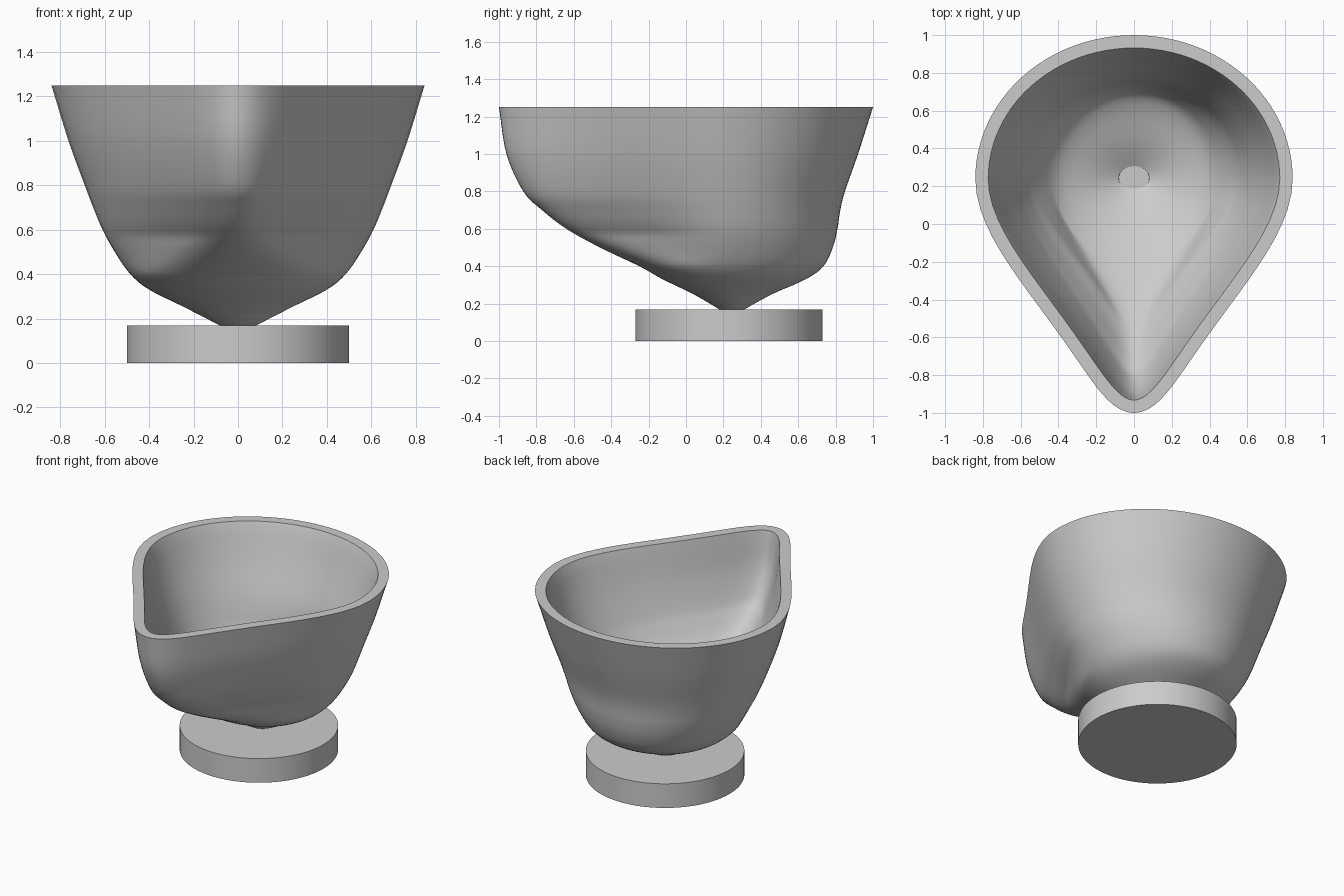
import bpy, bmesh, math
from mathutils import Vector

if "Cube" in bpy.data.objects:
    bpy.data.objects.remove(bpy.data.objects["Cube"])

grey = bpy.data.materials.new("stone grey")
grey.diffuse_color = (0.6, 0.6, 0.6, 1)
grey.use_nodes = True
grey.node_tree.nodes["Principled BSDF"].inputs["Base Color"].default_value = grey.diffuse_color
CY, TOP, WALL, N = 0.24, 1.25, 0.068, 96

# Bowl levels: height, reach to the front, to the side, to the back
levels = [Vector(p) for p in [
    (0.168, 0.06, 0.08, 0.07), (0.25, 0.20, 0.24, 0.22), (0.33, 0.365, 0.40, 0.40),
    (0.40, 0.49, 0.485, 0.495), (0.50, 0.70, 0.555, 0.545), (0.60, 0.88, 0.61, 0.57),
    (0.70, 1.01, 0.652, 0.585), (0.80, 1.11, 0.69, 0.61), (1.0, 1.20, 0.763, 0.68),
    (TOP, 1.24, 0.84, 0.76)]]


def smooth_levels(pts, steps=5):
    """Catmull-Rom resampling of the level table."""
    ext = [pts[0] * 2 - pts[1]] + pts + [pts[-1] * 2 - pts[-2]]
    out = []
    for i in range(1, len(ext) - 2):
        a, b, c, d = ext[i - 1:i + 3]
        for k in range(steps):
            t = k / steps
            out.append(0.5 * (2 * b + (c - a) * t + (2 * a - 5 * b + 4 * c - d) * t * t
                              + (3 * b - a - 3 * c + d) * t ** 3))
    return out + [pts[-1]]


def outline(front, side, back):
    """Round at the back, drawn out to a teardrop tip at the front."""
    m = min(1, max(0, (front / side - 1) / 0.4))
    pts = []
    for i in range(N):
        a = math.tau * i / N
        c, s = math.cos(a), math.sin(a)
        if s >= 0:
            pts.append((side * c, CY + back * s))
        else:
            t = -s
            pts.append((side * c * (1 - 0.5 * m * t * t * (3 - 2 * t)), CY - front * t))
    return pts


def finish(name, bm):
    bmesh.ops.recalc_face_normals(bm, faces=bm.faces)
    mesh = bpy.data.meshes.new(name)
    bm.to_mesh(mesh)
    bm.free()
    ob = bpy.data.objects.new(name, mesh)
    bpy.context.collection.objects.link(ob)
    mesh.materials.append(grey)
    bpy.ops.object.select_all(action='DESELECT')
    ob.select_set(True)
    bpy.context.view_layer.objects.active = ob
    bpy.ops.object.shade_smooth_by_angle(angle=math.radians(40))


# Outer shell of the bowl
bm = bmesh.new()
rings = [[bm.verts.new((x, y, l[0])) for x, y in outline(*l[1:])]
         for l in smooth_levels(levels)]


def skin(rs):
    for lo, hi in zip(rs, rs[1:]):
        for i in range(N):
            j = (i + 1) % N
            bm.faces.new((lo[i], lo[j], hi[j], hi[i]))


skin(rings)
bm.faces.new(rings[0][::-1])
bm.normal_update()

# Inner shell, offset inward by the wall thickness, with a level rim
inner = []
for r in rings:
    ring = []
    for v in r:
        n = v.normal.copy()
        if r is rings[-1]:
            n.z = 0
            n.normalize()
        elif r is rings[0]:
            n = Vector((0, 0, -1))
        ring.append(bm.verts.new(v.co - n * WALL))
    inner.append(ring)
skin(inner)
bm.faces.new(inner[0])
skin([rings[-1], inner[-1]])
finish("bowl", bm)

# Round foot under the bowl
bm = bmesh.new()
bmesh.ops.create_cone(bm, cap_ends=True, segments=96, radius1=0.5, radius2=0.5, depth=0.168)
bmesh.ops.translate(bm, verts=bm.verts, vec=(0, 0.23, 0.084))
finish("foot", bm)
